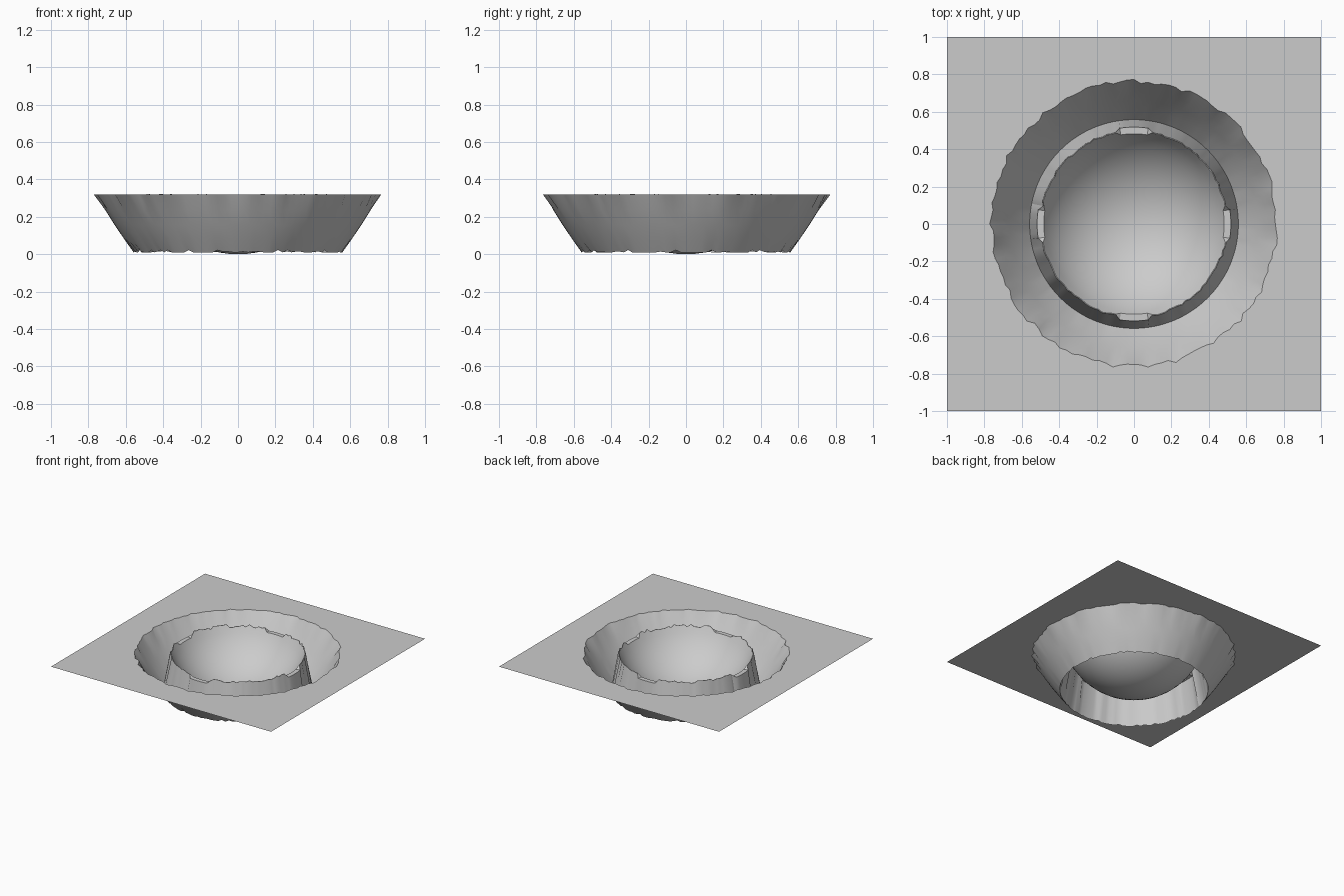
import bpy, bmesh, math, random

if "Cube" in bpy.data.objects:
    bpy.data.objects.remove(bpy.data.objects["Cube"], do_unlink=True)

random.seed(4)
N = 128                 # segments around, a multiple of 8
TOP = 0.32              # height of the flat ground
BOWL_R = 0.55           # sphere radius of the inner bowl

stone = bpy.data.materials.new("light grey")
stone.use_nodes = True
GREY = (0.6, 0.6, 0.6, 1)
stone.diffuse_color = GREY
stone.node_tree.nodes["Principled BSDF"].inputs["Base Color"].default_value = GREY

angles = [2 * math.pi * i / N for i in range(N)]


def ring(radius, z):
    """Closed ring of points; radius and z are functions of the segment index."""
    return [(radius(i) * math.cos(a), radius(i) * math.sin(a), z(i))
            for i, a in enumerate(angles)]


def const(v):
    return lambda i: v


def bowl_z(r):
    return BOWL_R - math.sqrt(BOWL_R ** 2 - r ** 2)


def loft(name, rings, cap=None):
    """Skin between successive rings, optionally closing the last one to a point."""
    bm = bmesh.new()
    rows = [[bm.verts.new(p) for p in r] for r in rings]
    for a, b in zip(rows, rows[1:]):
        for i in range(N):
            j = (i + 1) % N
            bm.faces.new((a[i], a[j], b[j], b[i]))
    if cap:
        tip = bm.verts.new(cap)
        for i in range(N):
            bm.faces.new((rows[-1][i], rows[-1][(i + 1) % N], tip))
    for f in bm.faces:
        f.normal_update()
        if f.normal.z < 0:
            f.normal_flip()
    mesh = bpy.data.meshes.new(name)
    bm.to_mesh(mesh)
    bm.free()
    mesh.materials.append(stone)
    obj = bpy.data.objects.new(name, mesh)
    bpy.context.collection.objects.link(obj)
    bpy.ops.object.select_all(action="DESELECT")
    obj.select_set(True)
    bpy.context.view_layer.objects.active = obj
    bpy.ops.object.shade_smooth_by_angle(angle=math.radians(30))
    return obj


# Ragged crease lines shared by neighbouring parts
crater_jag = [random.uniform(-0.012, 0.012) for _ in angles]
foot_jag = [random.choice((0, 0, 0, 0.004, 0.012)) for _ in angles]
rim_jag = [random.uniform(-0.007, 0.004) for _ in angles]


def on_ledge(i):
    """True for the four short flat ledges on the axes of the rim."""
    k = i % (N // 4)
    return min(k, N // 4 - k) <= 3


def rim_in_r(i):
    return 0.482 if on_ledge(i) else 0.497 + rim_jag[i]


def rim_out_r(i):
    return 0.518 if on_ledge(i) else rim_in_r(i) + 0.004


def rim_z(i):
    return bowl_z(rim_in_r(i))


def square_r(i):
    return 1 / max(abs(math.cos(angles[i])), abs(math.sin(angles[i])))


crater_edge = ring(lambda i: 0.762 + crater_jag[i], const(TOP))
foot = ring(const(0.558), lambda i: 0.01 + foot_jag[i])

# Flat square ground with a round opening
loft("ground_plate", [ring(square_r, const(TOP)), crater_edge])

# Outer slope, slightly hollow, from the opening down to the foot
loft("outer_slope", [crater_edge, ring(const(0.71), const(0.237)),
                     ring(const(0.66), const(0.157)),
                     ring(const(0.61), const(0.083)), foot])

# Steep wall up to the rim, and the narrow rim itself
rim_out = ring(rim_out_r, rim_z)
rim_in = ring(rim_in_r, rim_z)
loft("inner_wall", [foot, rim_out])
loft("bowl_rim", [rim_out, rim_in])

# Spherical bowl
bowl_radii = [0.47, 0.44, 0.40, 0.35, 0.30, 0.25, 0.20, 0.15, 0.10, 0.05]
loft("bowl", [rim_in] + [ring(const(r), const(bowl_z(r))) for r in bowl_radii],
     cap=(0, 0, 0))
